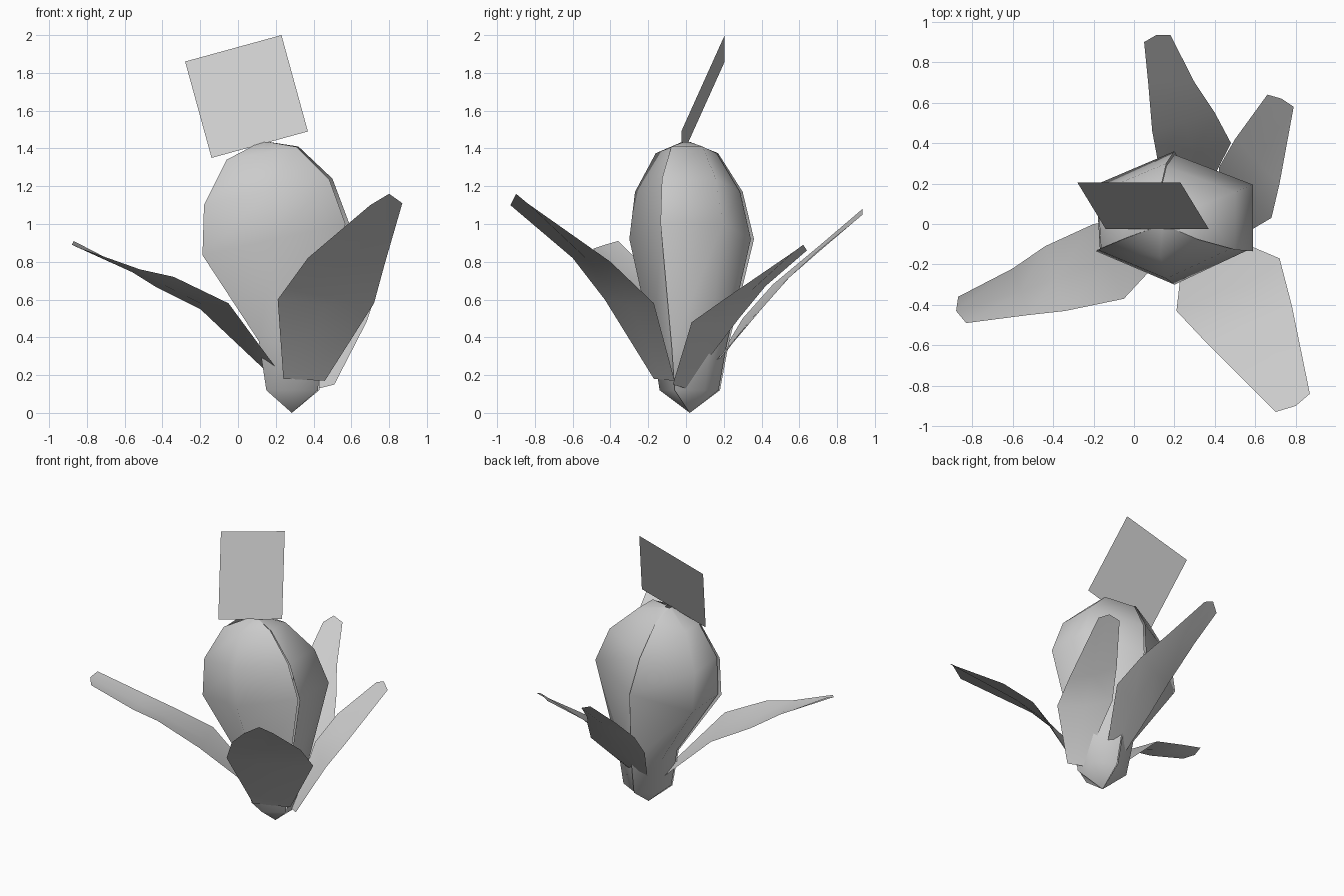
import bpy, bmesh, math
from mathutils import Vector


def make(name, verts, faces, smooth=True):
    me = bpy.data.meshes.new(name)
    me.from_pydata([tuple(v) for v in verts], [], faces)
    ob = bpy.data.objects.new(name, me)
    bpy.context.collection.objects.link(ob)
    bm = bmesh.new()
    bm.from_mesh(me)
    bmesh.ops.remove_doubles(bm, verts=bm.verts, dist=0.0005)
    bm.to_mesh(me)
    bm.free()
    for p in me.polygons:
        p.use_smooth = smooth
    return ob


def grid_faces(rows, cols):
    return [(r * cols + c, r * cols + c + 1, (r + 1) * cols + c + 1, (r + 1) * cols + c)
            for r in range(rows - 1) for c in range(cols - 1)]


# Bud rings: centre x, y, z, half width x, half width y, tilt rise
rings = [(0.285, 0.02, 0.00, 0.00, 0.00, 0.0),
         (0.29, 0.02, 0.12, 0.14, 0.16, 0.0),
         (0.28, 0.025, 0.36, 0.17, 0.20, -0.02),
         (0.20, 0.03, 0.92, 0.388, 0.33, 0.085),
         (0.16, 0.015, 1.17, 0.34, 0.285, 0.07),
         (0.13, 0.005, 1.375, 0.19, 0.165, 0.035),
         (0.14, 0.00, 1.435, 0.02, 0.02, 0.0)]

# Three wrapped petals, each tucked under the next
for i, start in enumerate((90, 210, 330)):
    verts = []
    for cx, cy, z, hx, hy, dz in rings:
        for k, s in ((0, 1.0), (1, 1.0), (2, 0.95)):
            a = math.radians(start + 60 * k)
            c = math.cos(a) / math.cos(math.radians(30))
            verts.append((cx + hx * c * s, cy + hy * math.sin(a) * s, z + dz * c * s))
    make(f"bud_petal_{i + 1}", verts, grid_faces(len(rings), 3))


# Leaf from left/right edge pairs and a tip point, with a shallow central fold
def leaf(name, pairs, tip, fold=0.02):
    verts = []
    for i, (l, r) in enumerate(pairs):
        l, r = Vector(l), Vector(r)
        mid = (l + r) / 2
        if 0 < i < len(pairs) - 1:
            mid.z -= fold
        if i == len(pairs) - 1:
            mid = Vector(tip)
        verts += [l, mid, r]
    make(name, verts, grid_faces(len(pairs), 3))


leaf("leaf_front_right", [
    ((0.24, -0.17, 0.18), (0.46, -0.06, 0.17)),
    ((0.21, -0.43, 0.60), (0.72, -0.17, 0.58)),
    ((0.37, -0.60, 0.82), (0.78, -0.40, 0.80)),
    ((0.70, -0.93, 1.10), (0.87, -0.84, 1.11))], (0.80, -0.90, 1.16))
leaf("leaf_left", [
    ((0.15, 0.05, 0.22), (0.20, -0.10, 0.24)),
    ((-0.20, 0.00, 0.55), (-0.05, -0.37, 0.58)),
    ((-0.44, -0.11, 0.67), (-0.34, -0.43, 0.72)),
    ((-0.60, -0.22, 0.77), (-0.52, -0.45, 0.76)),
    ((-0.87, -0.36, 0.91), (-0.83, -0.49, 0.87))], (-0.88, -0.43, 0.89))
leaf("leaf_back_right", [
    ((0.43, 0.00, 0.13), (0.51, -0.07, 0.15)),
    ((0.42, 0.28, 0.50), (0.68, 0.03, 0.48)),
    ((0.50, 0.42, 0.67), (0.72, 0.20, 0.60)),
    ((0.66, 0.64, 0.86), (0.79, 0.58, 0.86))], (0.73, 0.62, 0.89))
leaf("leaf_back", [
    ((0.22, 0.12, 0.20), (0.32, 0.09, 0.20)),
    ((0.12, 0.30, 0.50), (0.48, 0.40, 0.55)),
    ((0.09, 0.46, 0.68), (0.40, 0.55, 0.72)),
    ((0.07, 0.70, 0.88), (0.30, 0.70, 0.86)),
    ((0.05, 0.90, 1.03), (0.18, 0.935, 1.05))], (0.11, 0.935, 1.08))

# Flat square card leaning on the bud tip
make("top_card", [(-0.14, -0.025, 1.35), (0.37, -0.025, 1.49),
                  (0.23, 0.205, 2.00), (-0.28, 0.205, 1.86)], [(0, 1, 2, 3)], False)
